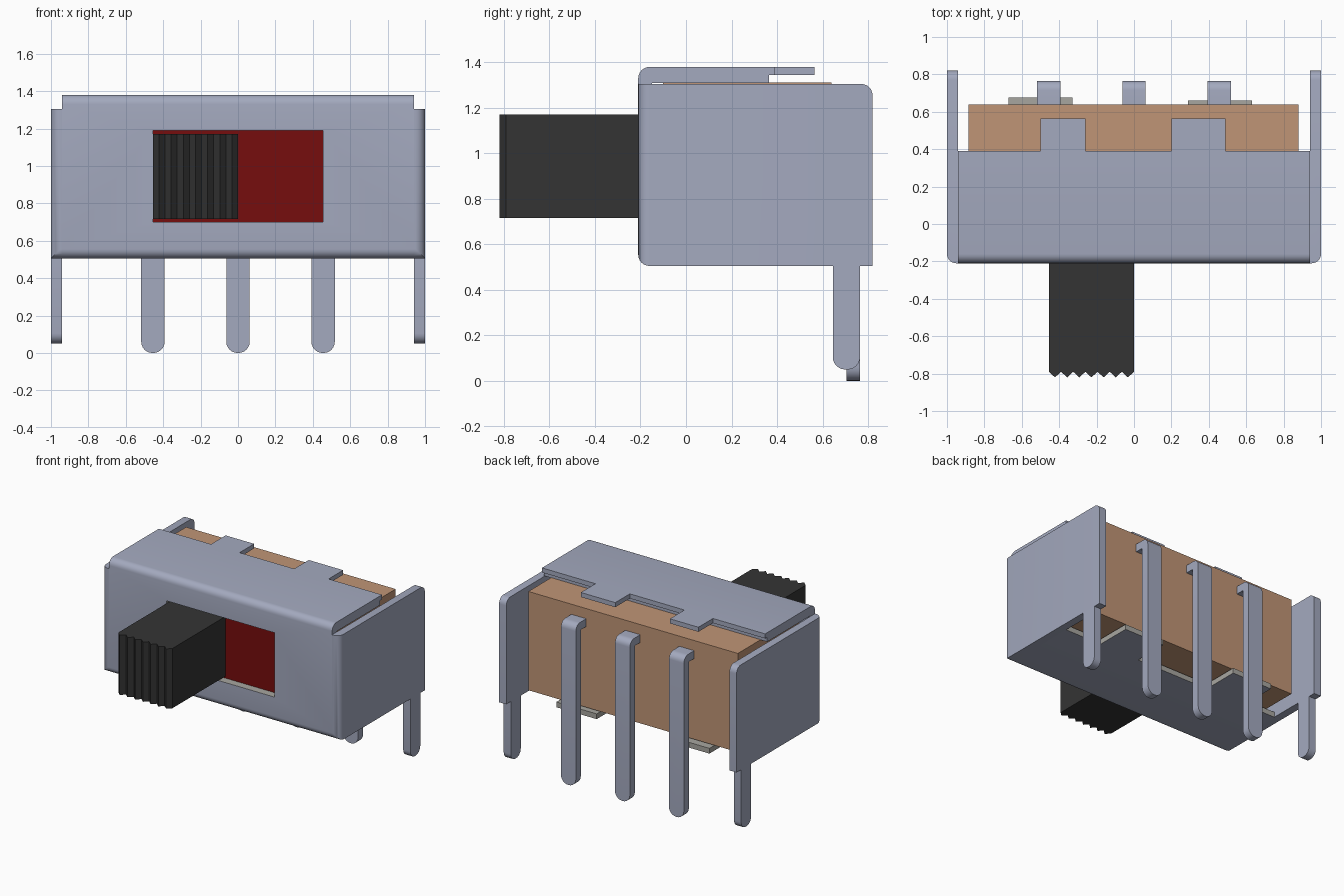
import bpy, bmesh
from mathutils import Vector

if "Cube" in bpy.data.objects:
    bpy.data.objects.remove(bpy.data.objects["Cube"], do_unlink=True)


def material(name, rgb):
    m = bpy.data.materials.new(name)
    m.use_nodes = True
    m.diffuse_color = (*rgb, 1)
    m.node_tree.nodes["Principled BSDF"].inputs["Base Color"].default_value = (*rgb, 1)
    return m


STEEL = material("blue grey steel", (0.37, 0.40, 0.52))
EDGE = material("warm grey metal", (0.39, 0.38, 0.35))
BROWN = material("tan board", (0.53, 0.30, 0.18))
DARK = material("dark plastic", (0.034, 0.034, 0.034))
RED = material("dark red", (0.18, 0.004, 0.004))


def prism(name, pts, axis, a, b, mat, bevels=()):
    """Extrude a 2D outline along an axis; bevels = (test(p, q), radius) pairs."""
    place = {"x": lambda p, t: (t, p[0], p[1]),
             "z": lambda p, t: (p[0], p[1], t)}[axis]
    bm = bmesh.new()
    face = bm.faces.new([bm.verts.new(place(p, a)) for p in pts])
    ext = bmesh.ops.extrude_face_region(bm, geom=[face])
    shift = Vector(place((0, 0), b - a))
    bmesh.ops.translate(bm, vec=shift, verts=[g for g in ext["geom"] if isinstance(g, bmesh.types.BMVert)])
    bmesh.ops.recalc_face_normals(bm, faces=bm.faces[:])
    for test, radius in bevels:
        edges = [e for e in bm.edges if test(e.verts[0].co, e.verts[1].co)]
        bmesh.ops.bevel(bm, geom=edges, offset=radius, offset_type="OFFSET",
                        segments=6, profile=0.5, affect="EDGES")
    me = bpy.data.meshes.new(name)
    bm.to_mesh(me)
    bm.free()
    me.materials.append(mat)
    ob = bpy.data.objects.new(name, me)
    bpy.context.collection.objects.link(ob)
    return ob


def box(name, x, y, z, mat, bevels=()):
    return prism(name, [(x[0], y[0]), (x[1], y[0]), (x[1], y[1]), (x[0], y[1])],
                 "z", z[0], z[1], mat, bevels)


def on(**want):
    """Edge test: both ends lie on the given coordinates."""
    return lambda p, q: all(abs(getattr(v, k) - c) < 1e-4 for v in (p, q) for k, c in want.items())


def either(*tests):
    return lambda p, q: any(t(p, q) for t in tests)


FRONT, BOTTOM, TOP = -0.21, 0.505, 1.38

# Folded shell: top, front and bottom sheets
shell = prism("shell", [(0.365, 1.31), (0.365, TOP), (FRONT, TOP), (FRONT, BOTTOM),
                        (0.39, BOTTOM), (0.39, 0.545), (-0.15, 0.545), (-0.15, 1.31)],
              "x", -0.94, 0.94, STEEL,
              [(either(on(y=FRONT, z=TOP), on(y=FRONT, z=BOTTOM)), 0.05)])

# Slot for the slider
cutter = box("slot_cutter", (-0.455, 0.455), (-0.3, -0.12), (0.7, 1.19), STEEL)
cutter.hide_render = True
mod = shell.modifiers.new("slot", "BOOLEAN")
mod.operation, mod.solver, mod.object = "DIFFERENCE", "EXACT", cutter
bpy.context.view_layer.objects.active = shell
bpy.ops.object.modifier_apply(modifier=mod.name)
bpy.data.objects.remove(cutter, do_unlink=True)

# Slot rim and the inside and rear edge of the bottom sheet are bare metal
while len(shell.data.materials) < 2:
    shell.data.materials.append(EDGE)
shell.data.materials[1] = EDGE
for f in shell.data.polygons:
    c, n = f.center, f.normal
    rim = abs(c.x) < 0.46 and 0.69 < c.z < 1.2 and -0.2 < c.y < -0.16
    inside = c.z < 0.56 and c.y > 0 and (n.z > 0.5 or n.y > 0.5)
    f.material_index = 1 if rim or inside else 0

# Thin rear lip of the top sheet with two tabs
prism("top_lip", [(-0.94, 0.365), (0.94, 0.365), (0.94, 0.39), (0.49, 0.39), (0.49, 0.565),
                  (0.2, 0.565), (0.2, 0.39), (-0.26, 0.39), (-0.26, 0.565),
                  (-0.5, 0.565), (-0.5, 0.39), (-0.94, 0.39)], "z", 1.345, TOP, STEEL)

# Bottom tabs, bare metal except underneath
for name, x, back in (("left", (0.29, 0.63), 0.66), ("right", (-0.67, -0.33), 0.675)):
    tab = box(f"{name}_bottom_tab", x, (0.39, back), (BOTTOM, 0.545), STEEL)
    tab.data.materials.append(EDGE)
    for f in tab.data.polygons:
        f.material_index = 0 if f.normal.z < -0.5 else 1

# Side plates with their mounting legs
for name, s in (("left", 1), ("right", -1)):
    x = sorted((0.94 * s, s))
    box(f"{name}_side_plate", x, (FRONT, 0.82), (BOTTOM, 1.305), STEEL,
        [(either(on(x=s, y=FRONT), on(y=FRONT, z=BOTTOM), on(y=0.82, z=1.305)), 0.05)])
    box(f"{name}_mounting_leg", x, (0.645, 0.765), (0.05, BOTTOM), STEEL,
        [(either(on(y=0.645, z=0.05), on(y=0.765, z=0.05)), 0.055)])

# Insulating block inside the shell
box("terminal_block", (-0.885, 0.88), (-0.1, 0.64), (0.56, 1.312), BROWN)

# Three bent terminal pins
for name, cx in (("left", 0.455), ("middle", 0.0), ("right", -0.455)):
    x0, x1 = cx - 0.0625, cx + 0.0625
    prism(f"{name}_pin", [(0.705, 0), (0.765, 0), (0.765, 1.235), (0.62, 1.235),
                          (0.62, 1.175), (0.705, 1.175)], "x", x0, x1, STEEL,
          [(either(on(x=x0, z=0), on(x=x1, z=0)), 0.06),
           (on(y=0.765, z=1.235), 0.05)])

# Red slide plate behind the slot
box("slide_plate", (-0.6, 0.6), (-0.15, -0.1), (0.65, 1.25), RED)

# Slider knob with a ridged grip
TEETH = 7
step = 0.455 / (2 * TEETH)
grip = [(-0.455 + i * step, -0.82 if i % 2 else -0.79) for i in range(2 * TEETH + 1)]
prism("slider_knob", grip + [(0, -0.14), (-0.455, -0.14)], "z", 0.715, 1.17, DARK)

# Smooth the bends, keep flat edges sharp
for ob in bpy.context.collection.objects:
    if ob.type == "MESH":
        bpy.ops.object.select_all(action="DESELECT")
        ob.select_set(True)
        bpy.context.view_layer.objects.active = ob
        bpy.ops.object.shade_smooth_by_angle(angle=0.6)
